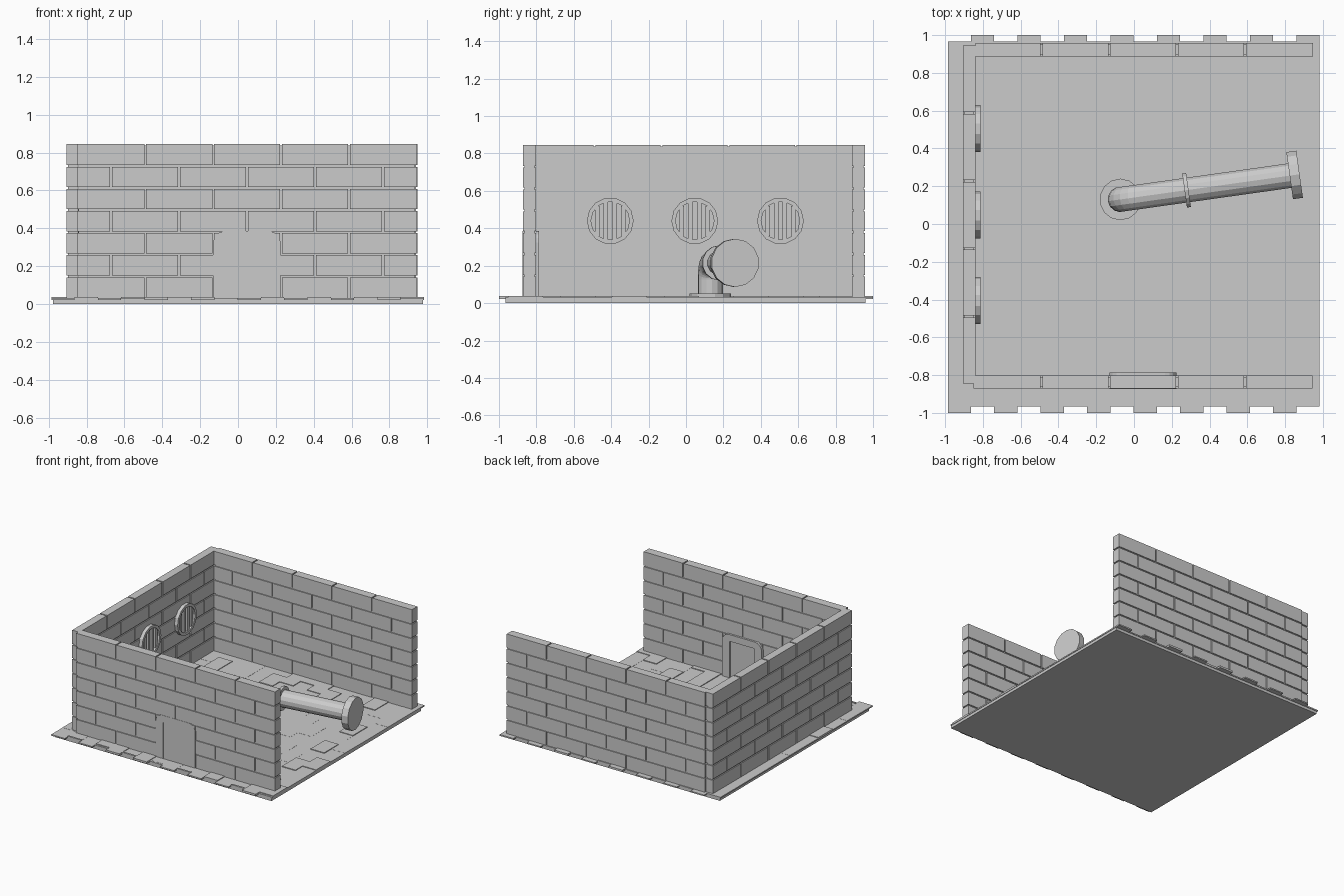
import bpy, bmesh, math, random
from mathutils import Vector, Matrix

if "Cube" in bpy.data.objects:
    bpy.data.objects.remove(bpy.data.objects["Cube"])

random.seed(4)


def finish(bm, name):
    bmesh.ops.recalc_face_normals(bm, faces=bm.faces)
    me = bpy.data.meshes.new(name)
    bm.to_mesh(me)
    bm.free()
    ob = bpy.data.objects.new(name, me)
    bpy.context.collection.objects.link(ob)
    return ob


def box(bm, x0, x1, y0, y1, z0, z1):
    m = Matrix.LocRotScale(((x0 + x1) / 2, (y0 + y1) / 2, (z0 + z1) / 2), None,
                           (x1 - x0, y1 - y0, z1 - z0))
    bmesh.ops.create_cube(bm, size=1, matrix=m)


def disc(bm, a, b, r, sides):
    a, b = Vector(a), Vector(b)
    rot = (b - a).to_track_quat('Z', 'Y').to_matrix().to_4x4()
    bmesh.ops.create_cone(bm, cap_ends=True, segments=sides, radius1=r, radius2=r,
                          depth=(b - a).length, matrix=Matrix.Translation((a + b) / 2) @ rot)


# floor slab
bm = bmesh.new()
box(bm, -0.978, 0.978, -0.965, 0.96, 0, 0.03)
finish(bm, "floor_slab")

# paving stones in staggered columns, some slightly raised
bm = bmesh.new()
W, PITCH = 0.123, 0.185
for i in range(16):
    x0 = -0.986 + i * W
    lo, hi = (-1.0, 0.965) if i % 2 == 0 else (-0.965, 1.0)
    y = (-0.95 if i % 2 else -0.855) - PITCH
    while y < hi:
        a, b = max(y, lo), min(y + PITCH, hi)
        if b - a > 0.01:
            box(bm, x0, x0 + W, a, b, 0.022, random.choice((0.032, 0.033, 0.038)))
        y += PITCH
finish(bm, "paving_stones")

# brick walls: recessed mortar core plus running-bond bricks
ROW, Z0, GAP, INSET = 0.1165, 0.03, 0.005, 0.008


def wall(name, a0, a1, t0, t1, along_x):
    bm = bmesh.new()

    def put(p, q, s, t, z, w):
        box(bm, *((p, q, s, t) if along_x else (s, t, p, q)), z, w)
    put(a0 + INSET, a1 - INSET, t0 + INSET, t1 - INSET, 0.02, Z0 + 7 * ROW - INSET)
    for r in range(7):
        first = -0.49 if r % 2 == 0 else -0.67
        cuts = [c for c in (first + 0.359 * k for k in range(-1, 5)) if a0 + 0.03 < c < a1 - 0.03]
        ends = [a0] + cuts + [a1]
        for k, (p, q) in enumerate(zip(ends, ends[1:])):
            put(p + (GAP if k else 0), q - (GAP if k < len(cuts) else 0), t0, t1,
                Z0 + r * ROW + (GAP if r else 0), Z0 + (r + 1) * ROW - (GAP if r < 6 else 0))
    finish(bm, name)


wall("front_wall", -0.85, 0.944, -0.872, -0.803, True)
wall("back_wall", -0.84, 0.948, 0.888, 0.957, True)
wall("left_wall", -0.845, 0.945, -0.905, -0.84, False)

# door frame with rounded top corners
bm = bmesh.new()
cx, r = 0.047, 0.06
outer = [(cx - 0.178, 0.03)]
for sx, start in ((-1, 180), (1, 90)):
    for k in range(5):
        a = math.radians(start - 22.5 * k)
        outer.append((cx + sx * (0.178 - r) + r * math.cos(a), 0.385 - r + r * math.sin(a)))
outer.append((cx + 0.178, 0.03))
profile = outer + [(cx + 0.11, 0.03), (cx + 0.11, 0.33), (cx - 0.11, 0.33), (cx - 0.11, 0.03)]
face = bm.faces.new([bm.verts.new((x, -0.874, z)) for x, z in profile])
ext = bmesh.ops.extrude_face_region(bm, geom=[face])
bmesh.ops.translate(bm, vec=(0, 0.087, 0),
                    verts=[v for v in ext['geom'] if isinstance(v, bmesh.types.BMVert)])
finish(bm, "door_frame")

# door panel, nearly flush outside and set back inside
bm = bmesh.new()
box(bm, cx - 0.11, cx + 0.11, -0.8735, -0.801, 0.03, 0.33)
finish(bm, "door_panel")

# three round barred grates
for n, yc in enumerate((-0.405, 0.047, 0.505)):
    bm = bmesh.new()
    zc, sides = 0.44, 14
    rings = []
    for rad, x in ((0.125, -0.845), (0.125, -0.812), (0.103, -0.812), (0.103, -0.845)):
        rings.append([bm.verts.new((x, yc + rad * math.cos(2 * math.pi * k / sides),
                                    zc + rad * math.sin(2 * math.pi * k / sides)))
                      for k in range(sides)])
    for j in range(4):
        p, q = rings[j], rings[(j + 1) % 4]
        for k in range(sides):
            m = (k + 1) % sides
            bm.faces.new((p[k], p[m], q[m], q[k]))
    for off in (-0.069, -0.023, 0.023, 0.069):
        h = math.sqrt(0.106 ** 2 - off ** 2)
        box(bm, -0.838, -0.818, yc + off - 0.012, yc + off + 0.012, zc - h, zc + h)
    finish(bm, f"wall_grate_{n + 1}")

# bent pipe swept from the floor and out to the right
SIDES, PR, ZP, BEND = 14, 0.067, 0.215, 0.09
base = Vector((-0.072, 0.13, 0))
d = Vector((math.cos(math.radians(8)), math.sin(math.radians(8)), 0))
up = Vector((0, 0, 1))
side = up.cross(d)
path = [(base + up * 0.03, 0)]
for k in range(6):
    a = math.radians(18 * k)
    path.append((base + d * BEND * (1 - math.cos(a)) + up * (ZP - BEND + BEND * math.sin(a)), a))
path.append((base + d * 0.93 + up * ZP, math.pi / 2))
bm = bmesh.new()
prev = None
for c, a in path:
    n = up * math.sin(a) - d * math.cos(a)
    ring = [bm.verts.new(c + PR * (n * math.cos(2 * math.pi * k / SIDES)
                                   + side * math.sin(2 * math.pi * k / SIDES)))
            for k in range(SIDES)]
    if prev:
        for k in range(SIDES):
            m = (k + 1) % SIDES
            bm.faces.new((prev[k], prev[m], ring[m], ring[k]))
    else:
        bm.faces.new(ring)
    prev = ring
bm.faces.new(prev)
finish(bm, "pipe")

# pipe flanges and collar
for name, a, b, rad in (
        ("pipe_base_flange", base + up * 0.03, base + up * 0.052, 0.11),
        ("pipe_collar", base + d * 0.343 + up * ZP, base + d * 0.364 + up * ZP, 0.094),
        ("pipe_end_flange", base + d * 0.905 + up * ZP, base + d * 0.958 + up * ZP, 0.129)):
    bm = bmesh.new()
    disc(bm, a, b, rad, SIDES)
    finish(bm, name)
